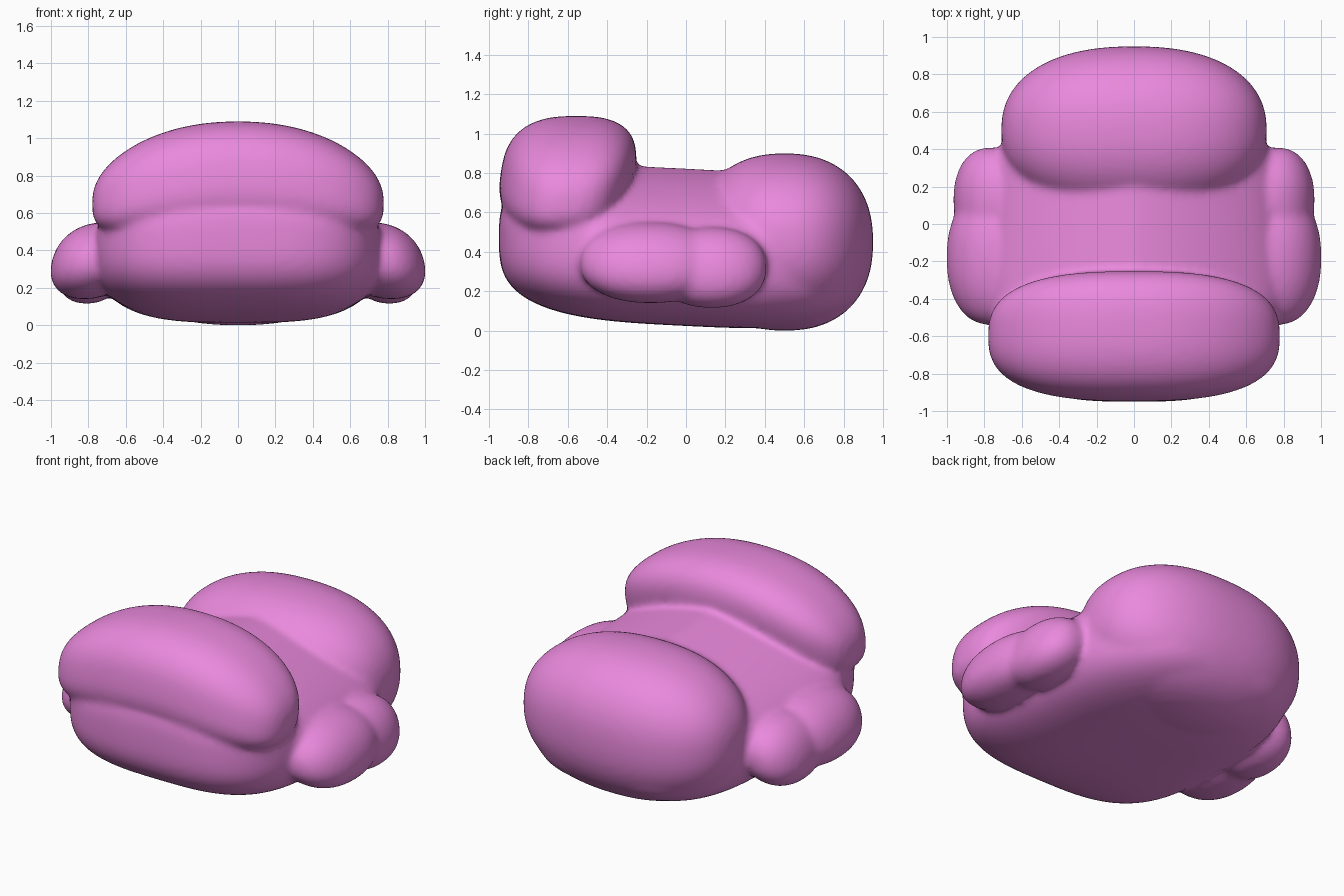
import bpy, bmesh

if "Cube" in bpy.data.objects:
    bpy.data.objects.remove(bpy.data.objects["Cube"])

pink = bpy.data.materials.new("pink")
pink.diffuse_color = (0.82, 0.25, 0.72, 1)
pink.use_nodes = True
pink.node_tree.nodes["Principled BSDF"].inputs["Base Color"].default_value = pink.diffuse_color


def blob(name, center, radii, power=2.5, lean=0.0, arch=0.0, taper=0.0,
         splay=0.0, roof=0.0, tilt=0.0):
    """Superellipsoid cushion: leaned along y, drooped at its x ends, narrowed
    and lowered to the rear, splayed at its foot, top sloping to the sides."""
    bm = bmesh.new()
    bmesh.ops.create_icosphere(bm, subdivisions=5, radius=1)
    for v in bm.verts:
        n = sum(abs(c) ** power for c in v.co) ** (1 / power)
        x, y, z = (c / n * r for c, r in zip(v.co, radii))
        if z > 0:
            z *= 1 - roof * abs(x / radii[0]) ** 1.4
        v.co = (x * (1 - taper * y) - splay * z + center[0],
                y + lean * z + center[1],
                z - arch * x * x - tilt * y + center[2])
    me = bpy.data.meshes.new(name)
    bm.to_mesh(me)
    bm.free()
    ob = bpy.data.objects.new(name, me)
    bpy.context.collection.objects.link(ob)
    return ob


# Seat body, front cushion and rear bulge
parts = [
    blob("soft_seat", (0, -0.02, 0.425), (0.76, 0.93, 0.40), 3.2,
         taper=0.09, roof=0.55, tilt=0.05),
    blob("front_cushion", (0, -0.60, 0.805), (0.78, 0.34, 0.285), 2.7, 0.15, 0.26),
    blob("rear_bulge", (0, 0.50, 0.45), (0.71, 0.45, 0.45), 2.3),
]
# Two-lobed side arms
for s in (-1, 1):
    parts.append(blob("arm_front_lobe", (s * 0.77, -0.18, 0.345), (0.225, 0.36, 0.205), 2.2, splay=s * 0.25))
    parts.append(blob("arm_rear_lobe", (s * 0.77, 0.13, 0.32), (0.19, 0.28, 0.205), 2.2, splay=s * 0.2))

# Fuse everything into one soft skin
bpy.ops.object.select_all(action='DESELECT')
for p in parts:
    p.select_set(True)
body = parts[0]
bpy.context.view_layer.objects.active = body
bpy.ops.object.join()
remesh = body.modifiers.new("fuse", 'REMESH')
remesh.mode = 'VOXEL'
remesh.voxel_size = 0.018
soften = body.modifiers.new("soften", 'SMOOTH')
soften.factor = 0.5
soften.iterations = 14
body.data.materials.append(pink)
for m in [remesh.name, soften.name]:
    bpy.ops.object.modifier_apply(modifier=m)
bpy.ops.object.shade_smooth()
